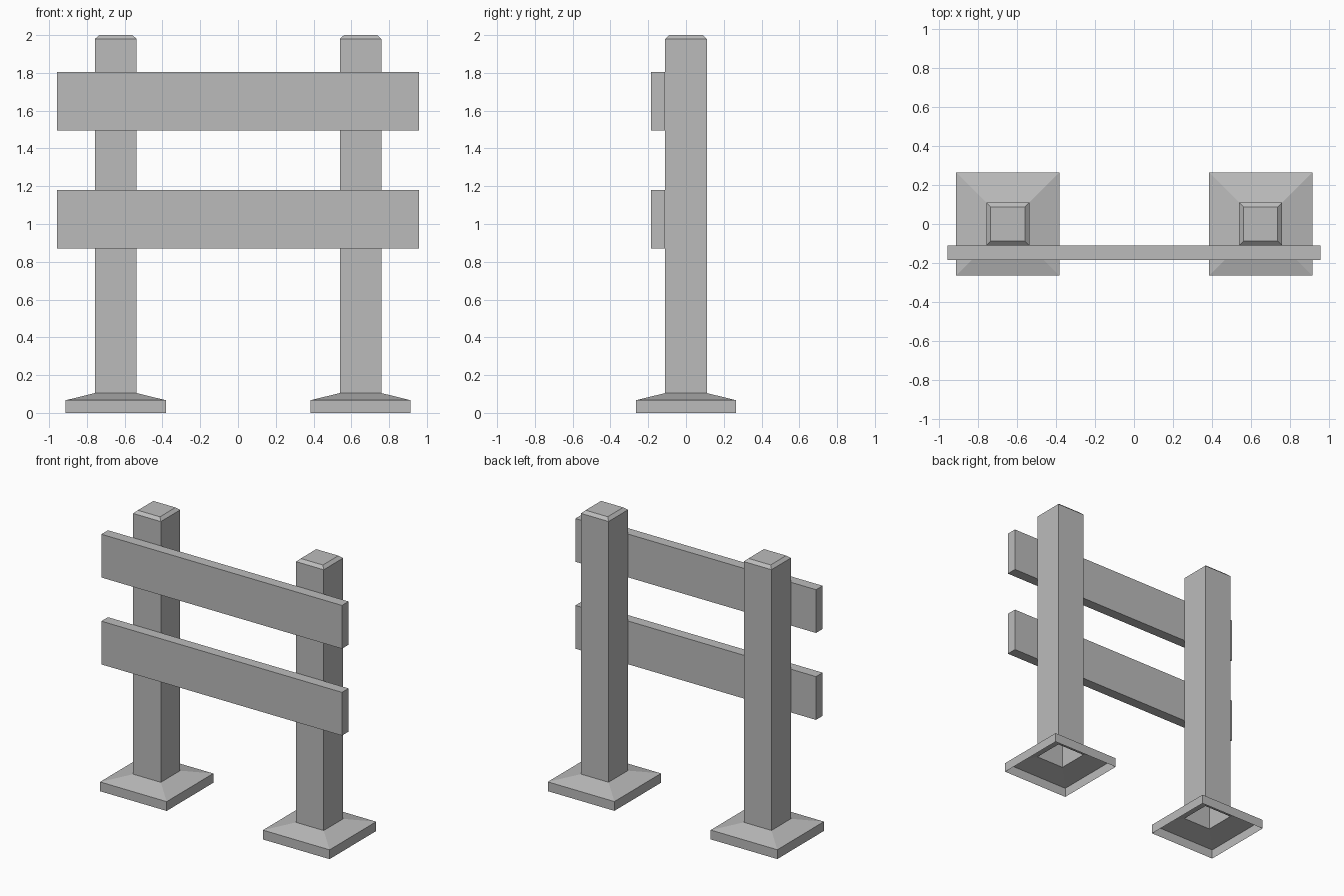
import bpy
import bmesh

cube = bpy.data.objects.get("Cube")
if cube:
    bpy.data.objects.remove(cube, do_unlink=True)

grey = bpy.data.materials.new("plain_grey")
grey.use_nodes = True
colour = (0.5, 0.5, 0.5, 1)
grey.diffuse_color = colour
grey.node_tree.nodes["Principled BSDF"].inputs["Base Color"].default_value = colour


def add_object(name, bm, location):
    bmesh.ops.recalc_face_normals(bm, faces=bm.faces)
    mesh = bpy.data.meshes.new(name)
    bm.to_mesh(mesh)
    bm.free()
    mesh.materials.append(grey)
    obj = bpy.data.objects.new(name, mesh)
    obj.location = location
    bpy.context.collection.objects.link(obj)


def add_post(name, x):
    """Square shell, open underneath: flared foot, shaft, chamfered top."""
    profile = [(0.265, 0), (0.265, 0.067), (0.11, 0.105), (0.11, 1.98), (0.088, 2)]
    corners = [(-1, -1), (1, -1), (1, 1), (-1, 1)]
    bm = bmesh.new()
    rings = [[bm.verts.new((cx * r, cy * r, z)) for cx, cy in corners]
             for r, z in profile]
    for low, high in zip(rings, rings[1:]):
        for i in range(4):
            j = (i + 1) % 4
            bm.faces.new((low[i], low[j], high[j], high[i]))
    bm.faces.new(rings[-1])
    add_object(name, bm, (x, 0, 0))


def add_rail(name, z):
    """Flat board fixed to the front of the posts."""
    bm = bmesh.new()
    bmesh.ops.create_cube(bm, size=1)
    bmesh.ops.scale(bm, vec=(1.914, 0.075, 0.311), verts=bm.verts)
    add_object(name, bm, (0, -0.148, z))


add_post("right_post", -0.647)
add_post("left_post", 0.649)
add_rail("lower_rail", 1.025)
add_rail("upper_rail", 1.65)
